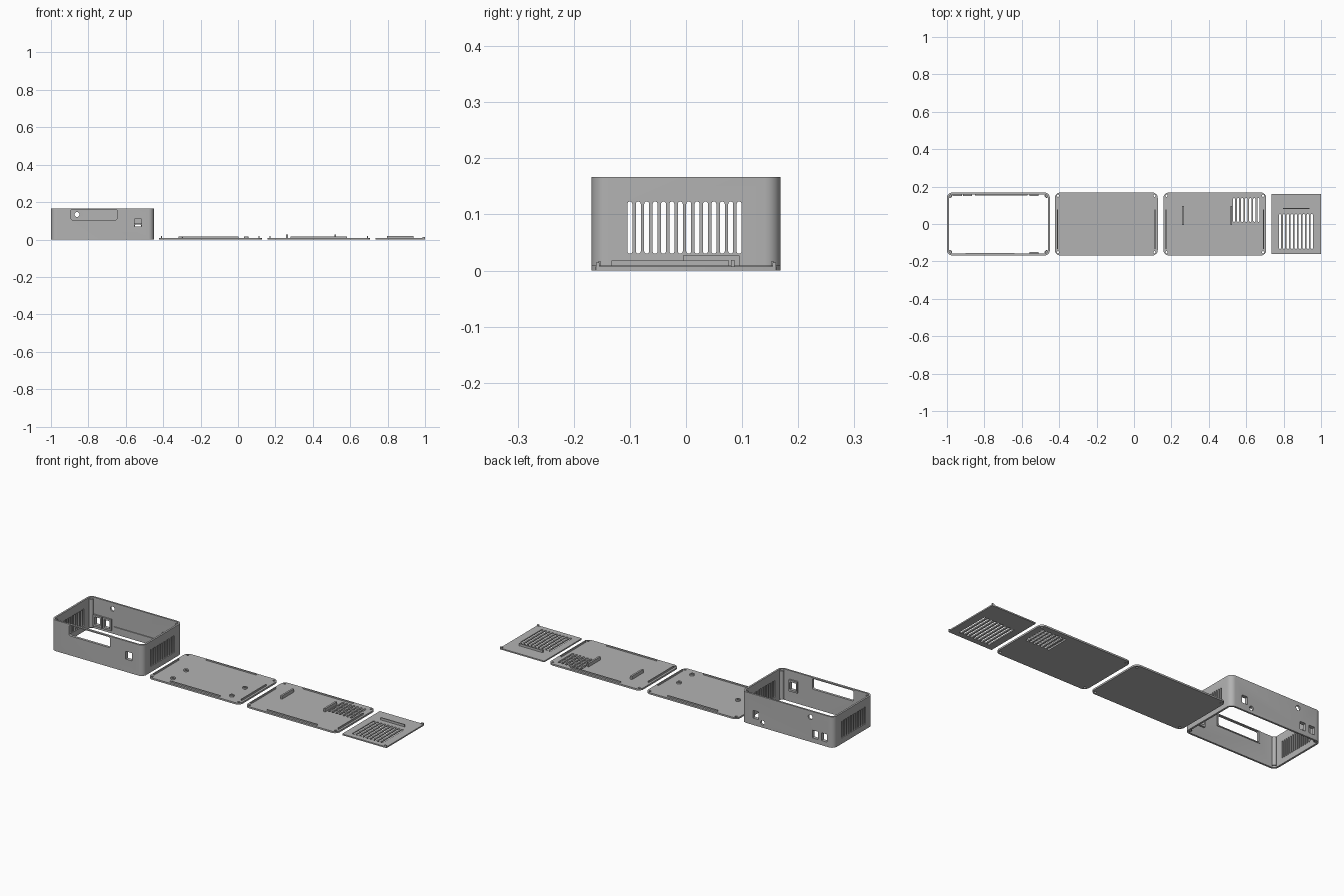
import bpy, bmesh, math

if "Cube" in bpy.data.objects:
    bpy.data.objects.remove(bpy.data.objects["Cube"])

mat = bpy.data.materials.new("case_grey")
mat.diffuse_color = (0.45, 0.45, 0.45, 1)
mat.use_nodes = True
mat.node_tree.nodes["Principled BSDF"].inputs["Base Color"].default_value = mat.diffuse_color


def prism(name, c, size, r=0.0, axis='Z', seg=6):
    """Rounded rectangle (size[0] x size[1]) extruded by size[2] along an axis, centred on c."""
    w, h, d = size
    pts = []
    if r <= 0:
        pts = [(w/2, h/2), (-w/2, h/2), (-w/2, -h/2), (w/2, -h/2)]
    else:
        r = min(r, w/2 - 1e-5, h/2 - 1e-5)
        for k, (sx, sy) in enumerate([(1, 1), (-1, 1), (-1, -1), (1, -1)]):
            for i in range(seg + 1):
                a = math.pi/2 * (k + i/seg)
                pts.append((sx*(w/2-r) + r*math.cos(a), sy*(h/2-r) + r*math.sin(a)))
    place = {'Z': lambda u, v, t: (u, v, t), 'X': lambda u, v, t: (t, u, v),
             'Y': lambda u, v, t: (u, t, v)}[axis]
    bm = bmesh.new()
    rings = []
    for t in (-d/2, d/2):
        rings.append([bm.verts.new([a + b for a, b in zip(c, place(u, v, t))]) for u, v in pts])
    n = len(pts)
    bm.faces.new(rings[0])
    bm.faces.new(rings[1])
    for i in range(n):
        bm.faces.new([rings[0][i], rings[0][(i+1) % n], rings[1][(i+1) % n], rings[1][i]])
    bmesh.ops.recalc_face_normals(bm, faces=bm.faces)
    me = bpy.data.meshes.new(name)
    bm.to_mesh(me)
    bm.free()
    me.materials.append(mat)
    ob = bpy.data.objects.new(name, me)
    bpy.context.collection.objects.link(ob)
    return ob


def rod(name, c, radius, length, axis='Z'):
    return prism(name, c, (2*radius, 2*radius, length), radius, axis, 5)


def cut(targets, cutters):
    """Subtract all cutters from each target, then remove the cutters."""
    bm = bmesh.new()
    for k in cutters:
        bm.from_mesh(k.data)
        bpy.data.objects.remove(k)
    me = bpy.data.meshes.new("cutter")
    bm.to_mesh(me)
    bm.free()
    tool = bpy.data.objects.new("cutter", me)
    bpy.context.collection.objects.link(tool)
    for ob in targets:
        m = ob.modifiers.new("cut", 'BOOLEAN')
        m.operation, m.solver, m.object = 'DIFFERENCE', 'EXACT', tool
        bpy.context.view_layer.update()
        dg = bpy.context.evaluated_depsgraph_get()
        new = bpy.data.meshes.new_from_object(ob.evaluated_get(dg))
        ob.modifiers.clear()
        ob.data = new
    bpy.data.objects.remove(tool)


def corners(cx, dx, dy):
    return [(cx + sx*dx, sy*dy) for sx in (-1, 1) for sy in (-1, 1)]


W, D, H, R = 0.55, 0.336, 0.167, 0.028
BX = -0.725

# Case shell: open tube with rounded corners
shell = prism("case_shell", (BX, 0, H/2), (W, D, H), R)
cut([shell], [prism("c", (BX, 0, H/2), (W-0.02, D-0.02, H+0.1), R-0.01)])

# Raised frames behind the ports
frames = [prism("port_frame", (x, 0.154, z), (0.05, 0.062, 0.01), 0, 'Y')
          for x, z in ((-0.945, 0.046), (-0.89, 0.046), (-0.535, 0.058))]
frames.append(prism("front_port_frame", (-0.535, -0.154, 0.09), (0.05, 0.062, 0.01), 0, 'Y'))
frames.append(prism("window_frame", (-0.77, -0.157, 0.133), (0.262, 0.066, 0.005), 0, 'Y'))

# Port, window, button and vent openings
holes = [prism("c", (-0.77, -0.16, 0.133), (0.246, 0.056, 0.06), 0.008, 'Y'),
         prism("c", (-0.535, -0.16, 0.09), (0.038, 0.042, 0.06), 0.003, 'Y'),
         rod("c", (-0.861, 0.16, 0.134), 0.013, 0.06, 'Y'),
         rod("c", (-0.576, 0.16, 0.027), 0.012, 0.06, 'Y')]
for x, z in ((-0.945, 0.046), (-0.89, 0.046), (-0.535, 0.058)):
    holes.append(prism("c", (x, 0.16, z), (0.034, 0.042, 0.06), 0.003, 'Y'))
for i in range(14):
    for x in (-1, -0.45):
        holes.append(prism("c", (x, -0.1 + 0.01497*i, 0.0765), (0.0088, 0.093, 0.06), 0.0044, 'X', 4))
cut([shell] + frames, holes)

# Corner screw posts and inner ledge
for x, y in corners(BX, W/2 - 0.017, D/2 - 0.017):
    post = rod("screw_post", (x, y, H/2), 0.011, H - 0.014)
    cut([post], [rod("c", (x, y, z), 0.006, 0.04) for z in (0.005, H - 0.005)])
prism("inner_ledge", (-0.71, 0.156, 0.038), (0.28, 0.006, 0.006))


def cover(name, cx, slots=()):
    """Flat cover plate with screw holes and snap lips along its edges."""
    base = prism(name, (cx, 0, 0.0045), (W, D, 0.009), R)
    drills = [rod("c", (x, y, 0.005), 0.006, 0.03) for x, y in corners(cx, W/2-0.017, D/2-0.017)]
    drills += [prism("c", (x, y, 0), (w, l, 0.05), w/2, 'Z', 4) for x, y, w, l in slots]
    cut([base], drills)
    for s in (-1, 1):
        prism(name + "_end_lip", (cx + s*(W/2-0.014), -0.028, 0.012), (0.005, 0.21, 0.012))
        prism(name + "_side_lip", (cx, s*(D/2-0.014), 0.011), (0.3, 0.005, 0.01))


# Bottom cover with four hollow standoffs
cover("bottom_cover", -0.148)
for x in (-0.307, 0.045):
    for y in (-0.005, -0.117):
        s = rod("standoff", (x, y, 0.0125), 0.012, 0.009)
        cut([s], [rod("c", (x, y, 0.017), 0.006, 0.012)])

# Top cover with a vent grille and two ribs
cover("top_cover", 0.432, [(0.535 + 0.0217*i, 0.075, 0.012, 0.128) for i in range(7)])
for x in (0.262, 0.52):
    prism("cover_rib", (x, 0.045, 0.017), (0.01, 0.1, 0.02))

# Small vented hatch with a rib and edge tabs
hatch = prism("vent_hatch", (0.8675, 0, 0.0035), (0.265, 0.322, 0.007), 0.003, 'Z', 2)
cut([hatch], [prism("c", (0.78 + 0.0213*i, -0.04, 0), (0.012, 0.186, 0.05), 0.006, 'Z', 4)
              for i in range(9)])
prism("hatch_rib", (0.868, 0.083, 0.0125), (0.143, 0.006, 0.013))
for s in (-1, 1):
    prism("hatch_tab", (0.993, s*0.157, 0.009), (0.012, 0.006, 0.01))

# Smooth the rounded corners, keep edges sharp
bpy.ops.object.select_all(action='DESELECT')
for ob in bpy.context.scene.objects:
    ob.select_set(True)
    bpy.context.view_layer.objects.active = ob
bpy.ops.object.shade_smooth_by_angle(angle=math.radians(32))
